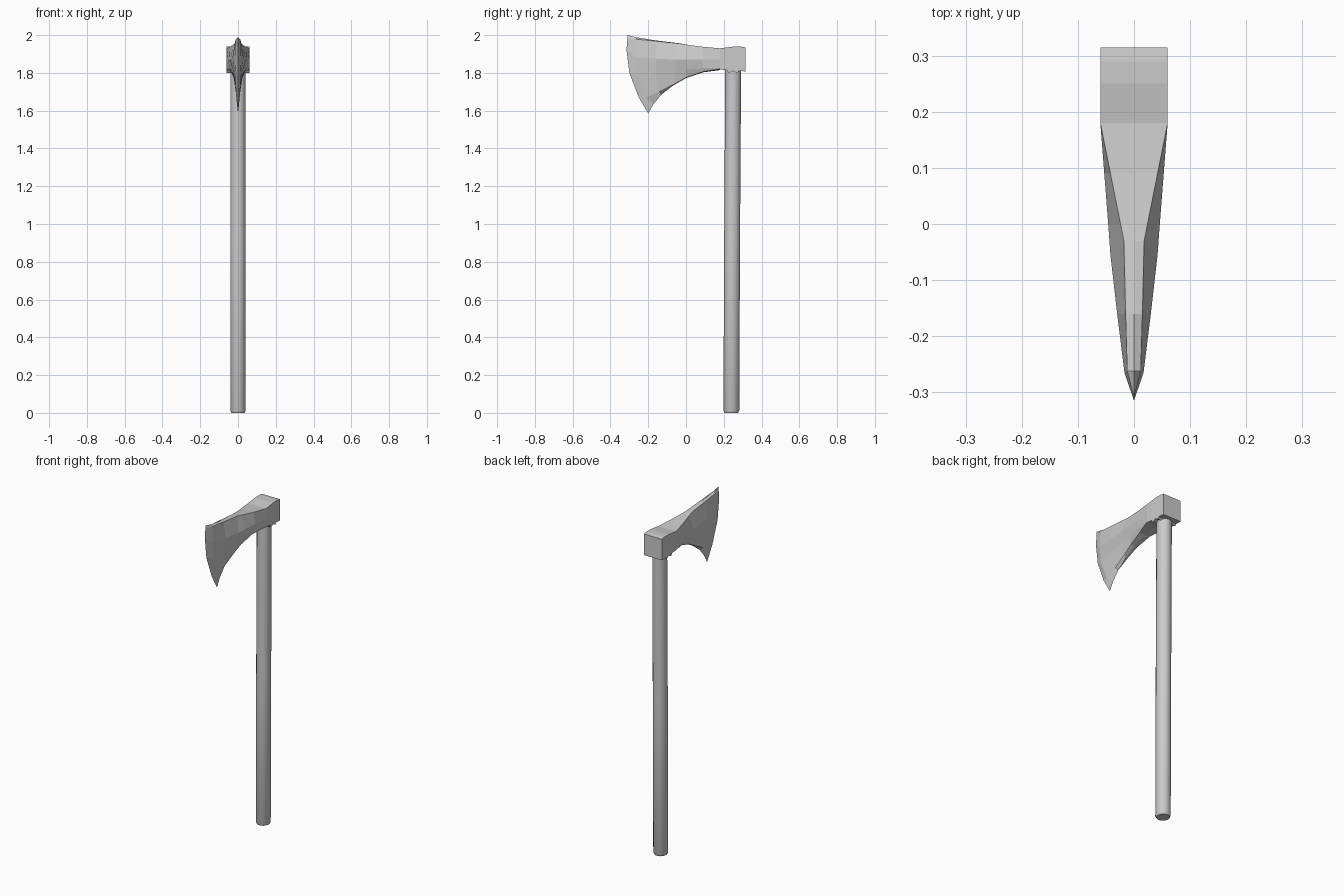
import bpy, bmesh, math

if "Cube" in bpy.data.objects:
    bpy.data.objects.remove(bpy.data.objects["Cube"])


def make_object(name, bm):
    bmesh.ops.recalc_face_normals(bm, faces=bm.faces)
    mesh = bpy.data.meshes.new(name)
    bm.to_mesh(mesh)
    bm.free()
    obj = bpy.data.objects.new(name, mesh)
    bpy.context.collection.objects.link(obj)
    return obj


# Handle: long, slightly leaning round shaft with a chamfered butt
bm = bmesh.new()
SIDES = 14
rings = []
for z, y, r in [(0, .240, .037), (.012, .240, .043), (.9, .244, .043), (1.86, .250, .043)]:
    rings.append([bm.verts.new((r * .95 * math.cos(a), y + r * math.sin(a), z))
                  for a in (2 * math.pi * i / SIDES for i in range(SIDES))])
for low, high in zip(rings, rings[1:]):
    for i in range(SIDES):
        j = (i + 1) % SIDES
        bm.faces.new((low[i], low[j], high[j], high[i]))
bm.faces.new(rings[0])
bm.faces.new(rings[-1])
handle = make_object("handle", bm)
bpy.context.view_layer.objects.active = handle
handle.select_set(True)
bpy.ops.object.shade_smooth_by_angle(angle=math.radians(35))

# Socket: side profile (y, z) extruded across the width
bm = bmesh.new()
profile = [(.18, 1.818), (.18, 1.93), (.21, 1.934), (.25, 1.939), (.29, 1.939),
           (.315, 1.935), (.315, 1.808), (.28, 1.81), (.268, 1.80),
           (.25, 1.81), (.228, 1.80), (.215, 1.815)]
face = bm.faces.new([bm.verts.new((-.06, y, z)) for y, z in profile])
out = bmesh.ops.extrude_face_region(bm, geom=[face])
moved = [v for v in out["geom"] if isinstance(v, bmesh.types.BMVert)]
bmesh.ops.translate(bm, verts=moved, vec=(.12, 0, 0))
make_object("socket", bm)

# Blade: right half as rows running from the socket to the cutting edge
top = [(.06, .18, 1.93), (.042, .09, 1.938), (.024, 0, 1.950), (.018, -.03, 1.955),
       (.015, -.16, 1.968), (.012, -.262, 1.978), (0, -.31, 1.984)]
ridge = [(.06, .18, 1.87), (.053, .09, 1.87), (.046, 0, 1.87), (.042, -.055, 1.87),
         (.030, -.16, 1.875), (.017, -.265, 1.885), (0, -.315, 1.92)]
low = [(.06, .18, 1.825), (.045, .09, 1.823), (.034, 0, 1.818), (.028, -.055, 1.81),
       (.022, -.16, 1.80), (.014, -.258, 1.79), (0, -.30, 1.80)]
under = [(.06, .18, 1.82), (.035, .09, 1.806), (.022, 0, 1.775), (.016, -.06, 1.742),
         (.012, -.14, 1.70), (.009, -.215, 1.67), (0, -.25, 1.67)]
bottom = [(0, .18, 1.815), (0, .09, 1.803), (0, 0, 1.772), (0, -.07, 1.732),
          (0, -.13, 1.685), (0, -.172, 1.635), (0, -.20, 1.585)]
crest = [(0, y, z + rise) for (x, y, z), rise
         in zip(top, (0, 0, 0, .001, .004, .010, .016))]

bm = bmesh.new()
rows = [[bm.verts.new(p) for p in row] for row in (crest, top, ridge, low, under, bottom)]
for a, b in zip(rows, rows[1:]):
    for i in range(len(a) - 1):
        bm.faces.new((a[i], a[i + 1], b[i + 1], b[i]))
# leave out the flat face lying in the mirror plane at the tip
blade = make_object("blade", bm)
mirror = blade.modifiers.new("mirror", 'MIRROR')
mirror.use_axis = (True, False, False)
mirror.use_clip = True
mirror.merge_threshold = .0005
